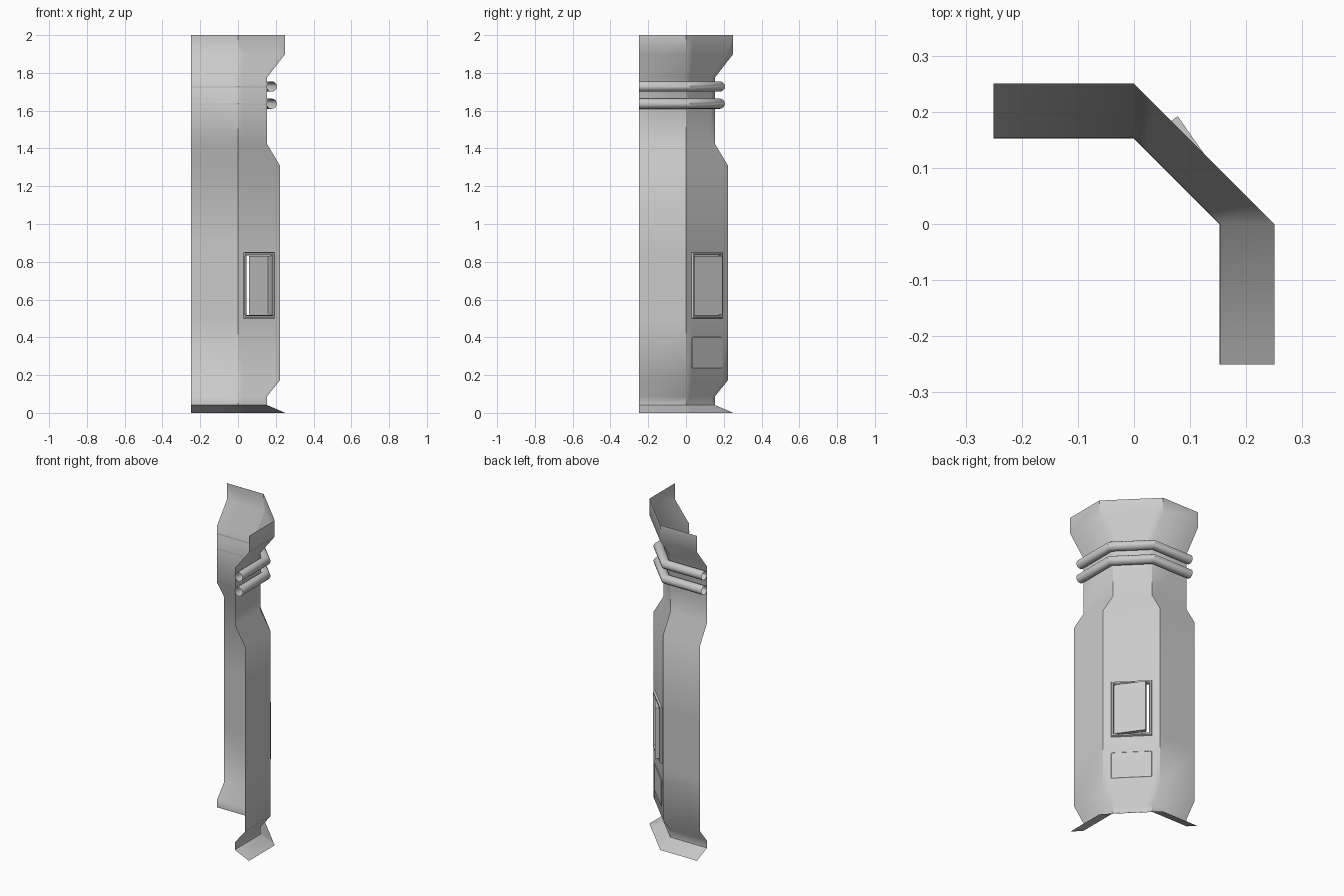
import bpy, bmesh, math
from mathutils import Matrix, Vector

if "Cube" in bpy.data.objects:
    bpy.data.objects.remove(bpy.data.objects["Cube"])

R, END = 0.222, -0.25


def make(name, verts, faces, angle=39.5):
    me = bpy.data.meshes.new(name)
    me.from_pydata([tuple(v) for v in verts], [], faces)
    bm = bmesh.new()
    bm.from_mesh(me)
    loose = [v for v in bm.verts if not v.link_faces]
    bmesh.ops.delete(bm, geom=loose, context='VERTS')
    bm.to_mesh(me)
    bm.free()
    ob = bpy.data.objects.new(name, me)
    bpy.context.collection.objects.link(ob)
    bpy.ops.object.select_all(action='DESELECT')
    ob.select_set(True)
    bpy.context.view_layer.objects.active = ob
    bpy.ops.object.shade_smooth_by_angle(angle=math.radians(angle))
    return ob


def chamfer_matrix(z):
    # local x along the chamfer, y outward, z up
    s = math.sqrt(0.5)
    return Matrix(((s, s, 0, R / 2), (-s, s, 0, R / 2), (0, 0, 1, z), (0, 0, 0, 1)))


def bridge(rows, n, closed=True):
    return [(a * n + i, a * n + (i + 1) % n, (a + 1) * n + (i + 1) % n, (a + 1) * n + i)
            for a in range(rows - 1) for i in range(n if closed else n - 1)]


# Wall shell: (radius, height) profile swept round the chamfered corner
profile = [(0.25, 0), (0.153, 0.042), (0.153, 0.087), (R, 0.172), (R, 0.5), (R, 0.85),
           (R, 1.31), (0.153, 1.425), (0.153, 1.775), (0.25, 1.9), (0.25, 2)]
t = 0.135
verts = []
for r, z in profile:
    verts += [(END, r, z), (0, r, z), (t * r, (1 - t) * r, z),
              ((1 - t) * r, t * r, z), (r, 0, z), (r, END, z)]
faces = [f[::-1] for f in bridge(len(profile), 6, False)
         if f[0] != 4 * 6 + 2]                      # opening for the hatch
make("wall_shell", verts, faces)

# Two pipes wrapped round the neck
pr, pc, sides = 0.027, 0.179, 16
k = (pc - 0.153) * math.tan(math.pi / 8)
path = [(END, pc), (k, pc), (pc, k), (pc, END)]
s = math.tan(math.pi / 8)
miter = [(0, 1), (s, 1), (1, s), (1, 0)]
for name, z in (("upper_pipe", 1.728), ("lower_pipe", 1.637)):
    verts = []
    for (x, y), (mx, my) in zip(path, miter):
        for i in range(sides):
            a = 2 * math.pi * i / sides
            c = pr * math.cos(a)
            verts.append((x + mx * c, y + my * c, z + pr * math.sin(a)))
    make(name, verts, [f[::-1] for f in bridge(4, sides)])

# Hatch frame: raised rim round the opening
M = chamfer_matrix(0.675)
hw, hh = (0.5 - t) * R * math.sqrt(2), 0.175
verts = []
for inset, depth in [(0, 0), (0.004, 0.011), (0.012, 0.011), (0.018, 0.003), (0.018, -0.01)]:
    w, h = hw - inset, hh - inset
    verts += [M @ Vector((x, depth, z)) for x, z in ((-w, -h), (-w, h), (w, h), (w, -h))]
make("hatch_frame", verts, [f[::-1] for f in bridge(5, 4)], 20)

# Hatch door standing slightly ajar
D = M @ Matrix.Translation((-0.0806, 0.034, 0)) @ Matrix.Rotation(math.radians(-10), 4, 'Z')
verts = [D @ Vector((x, y, z)) for z in (-0.155, 0.155)
         for x, y in ((0, -0.025), (0.178, -0.025), (0.178, 0), (0, 0))]
make("hatch_door", verts, bridge(2, 4) + [(3, 2, 1, 0), (4, 5, 6, 7)], 20)

# Thin rounded plate below the hatch
P = chamfer_matrix(0.318)
verts, n = [], 16
for inset, depth in ((0, 0), (0.003, 0.003)):
    for i in range(n):
        q = i // 4
        a = math.pi / 2 * (q + (i % 4) / 3)
        sx, sz = ((1, 1), (-1, 1), (-1, -1), (1, -1))[q]
        rad = 0.012 - inset
        verts.append(P @ Vector((sx * (hw - 0.012) + rad * math.cos(a), depth,
                                 sz * (0.083 - 0.012) + rad * math.sin(a))))
make("lower_plate", verts,
     [f[::-1] for f in bridge(2, n)] + [tuple(range(2 * n - 1, n - 1, -1))], 20)
